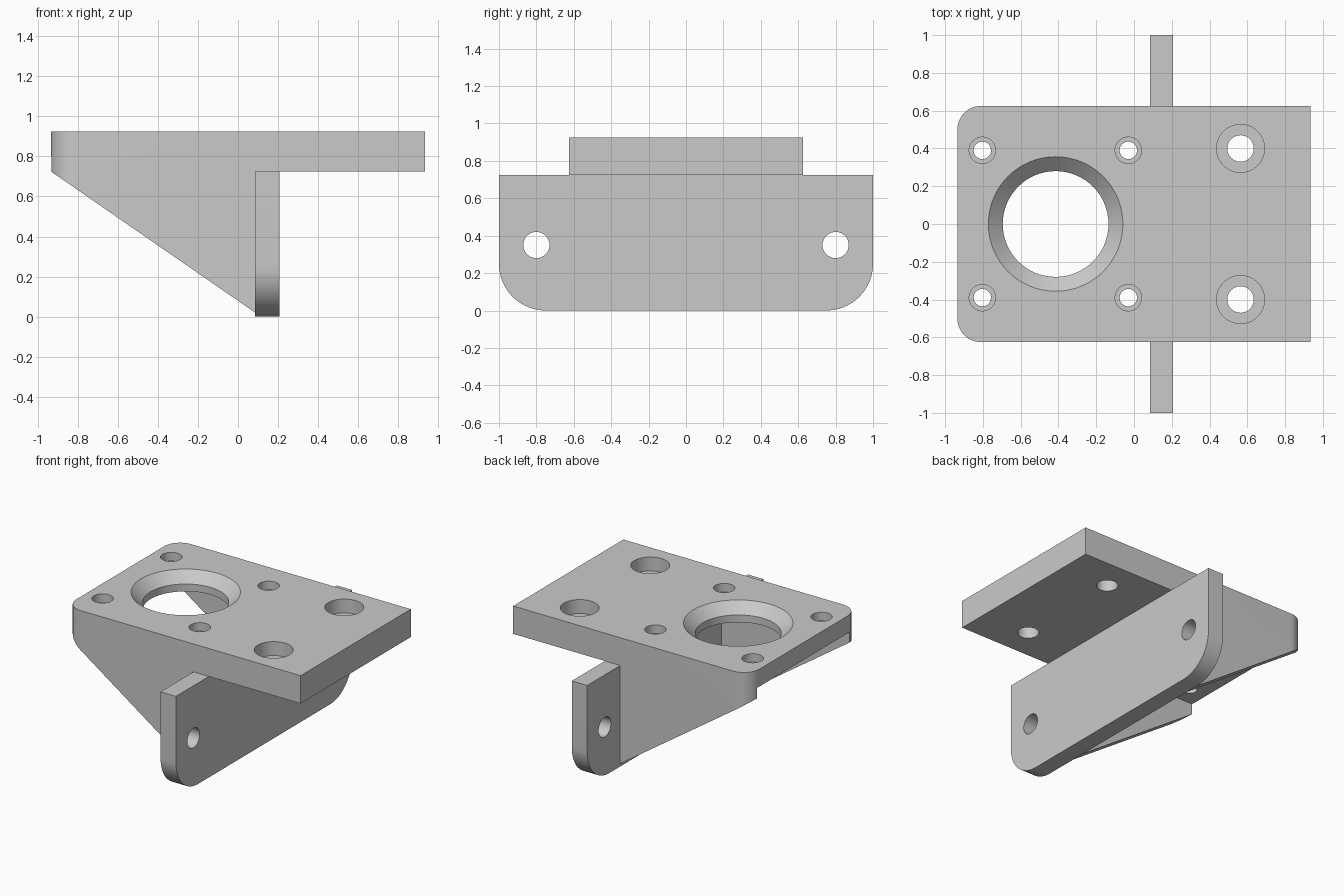
import bpy, bmesh, math
from mathutils import Vector, Matrix

cube = bpy.data.objects.get("Cube")
if cube:
    bpy.data.objects.remove(cube, do_unlink=True)

steel = bpy.data.materials.new("plain grey")
steel.use_nodes = True
GREY = (0.59, 0.59, 0.59, 1)
steel.diffuse_color = GREY
steel.node_tree.nodes["Principled BSDF"].inputs["Base Color"].default_value = GREY


def to_object(name, bm):
    bmesh.ops.recalc_face_normals(bm, faces=bm.faces)
    mesh = bpy.data.meshes.new(name)
    bm.to_mesh(mesh)
    bm.free()
    mesh.materials.append(steel)
    obj = bpy.data.objects.new(name, mesh)
    bpy.context.collection.objects.link(obj)
    return obj


def prism(name, outline, place, lo, hi):
    """Extrude a flat outline; place(u, v, w) maps it into space."""
    bm = bmesh.new()
    face = bm.faces.new([bm.verts.new(place(u, v, lo)) for u, v in outline])
    top = bmesh.ops.extrude_face_region(bm, geom=[face])["geom"]
    shift = Vector(place(0, 0, hi)) - Vector(place(0, 0, lo))
    bmesh.ops.translate(bm, vec=shift,
                        verts=[v for v in top if isinstance(v, bmesh.types.BMVert)])
    return to_object(name, bm)


def drill(name, x, y, z, r_low, r_high, depth, axis="Z"):
    """Round cutter centred on a point, straight or tapered."""
    bm = bmesh.new()
    turn = Matrix.Rotation(math.pi / 2, 4, "Y") if axis == "X" else Matrix()
    bmesh.ops.create_cone(bm, cap_ends=True, segments=64, radius1=r_low,
                          radius2=r_high, depth=depth,
                          matrix=Matrix.Translation((x, y, z)) @ turn)
    return to_object(name, bm)


def combine(target, tool, operation):
    mod = target.modifiers.new(operation, "BOOLEAN")
    mod.operation, mod.object, mod.solver = operation, tool, "EXACT"
    bpy.context.view_layer.objects.active = target
    bpy.ops.object.modifier_apply(modifier=mod.name)
    bpy.data.objects.remove(tool, do_unlink=True)


def arc(cx, cy, r, start, steps=16):
    """Quarter circle, counter-clockwise from the start angle in degrees."""
    angles = [math.radians(start + 90 * i / steps) for i in range(steps + 1)]
    return [(cx + r * math.cos(a), cy + r * math.sin(a)) for a in angles]


LENGTH, WIDTH = 0.935, 0.625      # half sizes of the top plate
TOP, UNDER, WEB = 0.925, 0.725, 0.80
WALL_IN, WALL_OUT = 0.085, 0.207
FOOT = 0.02                       # height where the braces meet the wall
GUSSET = 0.1                      # thickness of each side brace
ROUND = 0.125

# Plan outline of plate and gussets, rounded at the narrow end
plan = [(LENGTH, -WIDTH), (LENGTH, WIDTH)]
plan += arc(-LENGTH + ROUND, WIDTH - ROUND, ROUND, 90)
plan += arc(-LENGTH + ROUND, -WIDTH + ROUND, ROUND, 180)
bracket = prism("mounting_bracket", plan, lambda u, v, w: (u, v, w), -0.2, 1.2)

# Side profile: flat plate with a sloping brace below
slope = (UNDER - FOOT) / (WALL_IN + LENGTH)
middle = (WALL_IN + WALL_OUT) / 2
side = [(-1.1, TOP), (1.1, TOP), (1.1, UNDER), (middle, UNDER), (middle, FOOT),
        (WALL_IN, FOOT), (-1.1, UNDER + slope * (1.1 - LENGTH))]
combine(bracket, prism("side_profile", side, lambda u, v, w: (u, w, v), -1, 1),
        "INTERSECT")

# Pocket that leaves two gussets and a thinner web
inner = WIDTH - GUSSET
pocket = [(-1.2, -inner), (WALL_IN, -inner), (WALL_IN, inner), (-1.2, inner)]
combine(bracket, prism("pocket", pocket, lambda u, v, w: (u, v, w), -0.5, WEB),
        "DIFFERENCE")

# Cross wall with rounded lower corners
R = 0.25
outline = [(1, UNDER), (-1, UNDER)] + arc(-1 + R, R, R, 180) + arc(1 - R, R, R, 270)
combine(bracket, prism("cross_wall", outline, lambda u, v, w: (w, u, v),
                       WALL_IN, WALL_OUT), "UNION")

# Large opening with a chamfered rim
combine(bracket, drill("opening", -0.415, 0, TOP, 0.28, 0.28, 0.6), "DIFFERENCE")
combine(bracket, drill("opening_chamfer", -0.415, 0, TOP - 0.03, 0.277, 0.372, 0.09),
        "DIFFERENCE")

# Counterbored plate holes: x, y, hole radius, bore radius, bore depth
HOLES = [(-0.803, 0.39, 0.046, 0.07, 0.06),
         (-0.03, 0.39, 0.046, 0.07, 0.06),
         (0.564, 0.4, 0.07, 0.127, 0.1)]
for sign in (-1, 1):
    for x, y, hole, bore, depth in HOLES:
        combine(bracket, drill("hole", x, sign * y, TOP, hole, hole, 0.6), "DIFFERENCE")
        combine(bracket, drill("bore", x, sign * y, TOP, bore, bore, 2 * depth),
                "DIFFERENCE")
    # Wall bolt holes
    combine(bracket, drill("bolt_hole", middle, sign * 0.8, 0.35, 0.07, 0.07, 0.5, "X"),
            "DIFFERENCE")

# Smooth the round surfaces and keep crisp edges
bpy.ops.object.select_all(action="DESELECT")
bracket.select_set(True)
bpy.context.view_layer.objects.active = bracket
bpy.ops.object.shade_smooth_by_angle(angle=math.radians(30))
